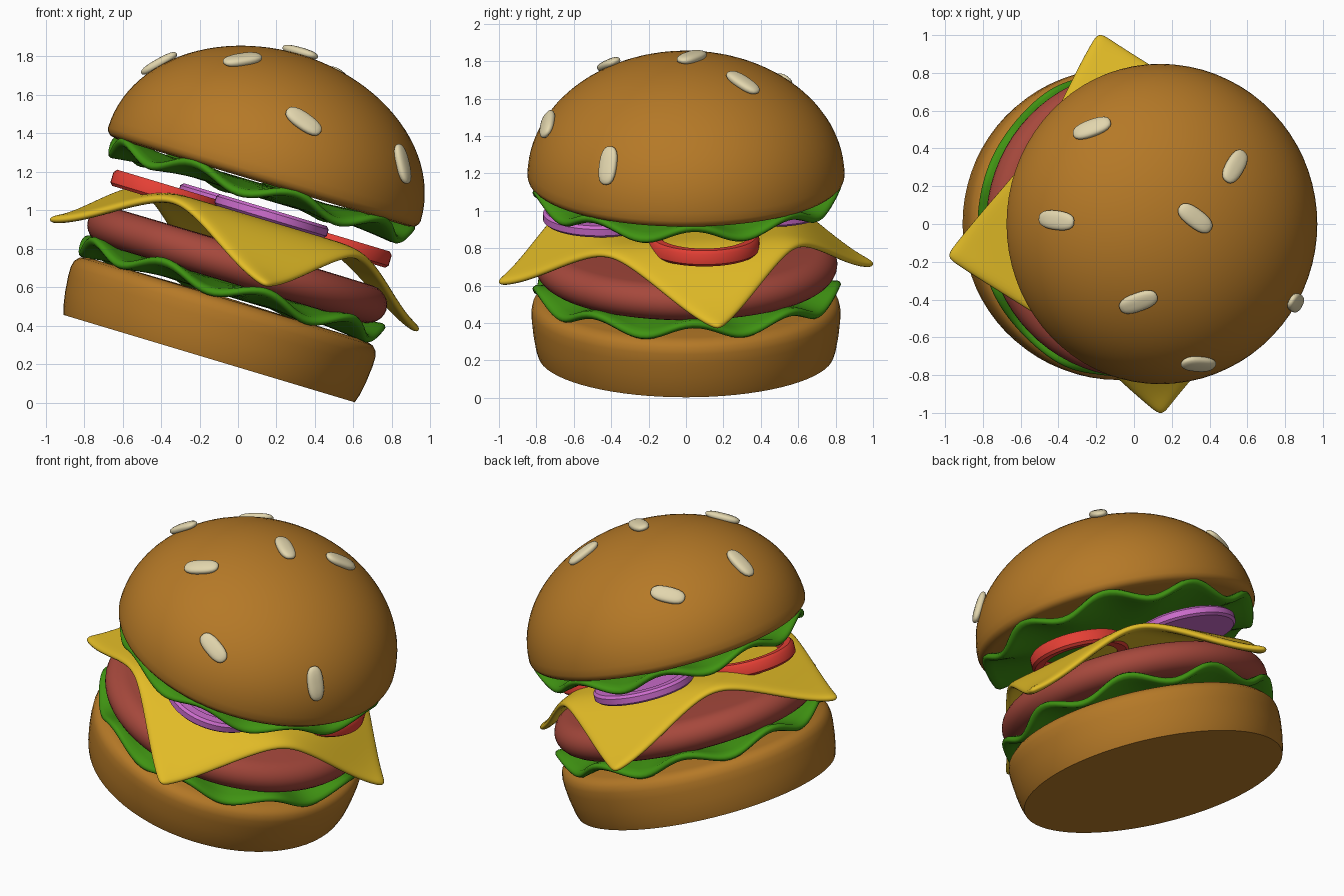
import bpy, bmesh, math
from mathutils import Matrix, Vector

if "Cube" in bpy.data.objects:
    bpy.data.objects.remove(bpy.data.objects["Cube"])

TILT = Matrix.Translation((-0.15, 0, 0.23)) @ Matrix.Rotation(math.radians(16.7), 4, 'Y')


def material(name, rgb):
    m = bpy.data.materials.new(name)
    m.diffuse_color = (*rgb, 1)
    m.use_nodes = True
    m.node_tree.nodes["Principled BSDF"].inputs["Base Color"].default_value = m.diffuse_color
    return m


BUN = material("bun brown", (0.46, 0.19, 0.02))
CHEESE = material("cheese yellow", (0.76, 0.50, 0.02))
PATTY = material("patty red brown", (0.38, 0.065, 0.045))
LETTUCE = material("lettuce green", (0.05, 0.29, 0.006))
TOMATO = material("tomato red", (0.78, 0.05, 0.035))
ONION = material("onion purple", (0.60, 0.15, 0.60))
SEED = material("sesame cream", (0.76, 0.67, 0.42))


def finish(name, bm, mat, matrix=TILT, angle=40):
    bmesh.ops.recalc_face_normals(bm, faces=bm.faces)
    me = bpy.data.meshes.new(name)
    bm.to_mesh(me)
    bm.free()
    me.transform(matrix)
    me.materials.append(mat)
    me.shade_smooth()
    me.set_sharp_from_angle(angle=math.radians(angle))
    ob = bpy.data.objects.new(name, me)
    bpy.context.collection.objects.link(ob)
    return ob


def lathe(name, profile, mat, steps=72, centre=(0, 0), shape=None, closed=False, angle=40):
    """Turn (radius, height) points round the axis; shape() may move points."""
    bm = bmesh.new()
    rings = []
    for r, z in profile:
        ring = []
        for i in range(1 if r == 0 else steps):
            a = math.tau * i / steps
            rr, zz = shape(r, z, a) if shape else (r, z)
            ring.append(bm.verts.new((centre[0] + rr * math.cos(a), centre[1] + rr * math.sin(a), zz)))
        rings.append(ring)
    pairs = list(zip(rings, rings[1:]))
    if closed:
        pairs.append((rings[-1], rings[0]))
    for p, q in pairs:
        for i in range(steps):
            j = (i + 1) % steps
            face = [p[i % len(p)], p[j % len(p)], q[j % len(q)], q[i % len(q)]]
            bm.faces.new(list(dict.fromkeys(face)))
    return finish(name, bm, mat, angle=angle)


def arc(cr, cz, rr, rz, a0, a1, n):
    return [(cr + rr * math.cos(math.radians(a0 + (a1 - a0) * i / n)),
             cz + rz * math.sin(math.radians(a0 + (a1 - a0) * i / n))) for i in range(n + 1)]


# Buns
lathe("bottom_bun", [(0, 0), (0.79, 0), (0.803, 0.04), (0.817, 0.12), (0.825, 0.20), (0.826, 0.25),
                     (0.818, 0.285), (0.795, 0.31), (0.75, 0.322), (0, 0.33)], BUN)
R, H, C = 0.848, 0.65, 1.0
dome = arc(0, C, R, H, 0, 90, 24)[:-1] + [(0, C + H)]
lathe("top_bun", [(0, 0.955), (0.79, 0.955), (0.825, 0.963), (0.842, 0.98)] + dome, BUN)

# Patty
lathe("patty", [(0, 0.41)] + arc(0.70, 0.508, 0.11, 0.1, -90, 90, 12) + [(0, 0.612)], PATTY)


# Wavy lettuce leaves
def ruffle(r, z, a):
    k = max(0, (r - 0.45) / 0.37) ** 1.5
    w = -math.cos(9 * (a + math.radians(17)))
    return r + 0.012 * k * w, z + 0.042 * k * w


def lettuce(name, mid):
    rad = [0.2, 0.45, 0.55, 0.63, 0.7, 0.76, 0.80]
    half = lambda r: 0.038 - 0.016 * (r / 0.8) ** 2
    low = [(0, mid - 0.038)] + [(r, mid - half(r)) for r in rad]
    rim = [(0.815, mid - 0.012), (0.82, mid), (0.815, mid + 0.012)]
    top = [(r, mid + half(r)) for r in reversed(rad)] + [(0, mid + 0.038)]
    lathe(name, low + rim + top, LETTUCE, steps=144, shape=ruffle, angle=70)


lettuce("bottom_lettuce", 0.375)
lettuce("top_lettuce", 0.912)

# Cheese slice: a square whose corners droop
bm = bmesh.new()
bmesh.ops.create_grid(bm, x_segments=18, y_segments=18, size=0.733)
turn = Matrix.Rotation(math.radians(9.7), 3, 'Z')


def droop(t):
    t = min(1, max(0, (abs(t) - 0.45) / 0.63))
    return 0.31 * t * t * (3 - 2 * t)


for v in bm.verts:
    p = Matrix.Rotation(math.radians(45), 3, 'Z') @ v.co
    v.co = turn @ Vector((p.x, p.y, 0.752 - droop(p.x) - droop(p.y)))
cheese = finish("cheese", bm, CHEESE, angle=180)
mod = cheese.modifiers.new("thickness", 'SOLIDIFY')
mod.thickness, mod.offset = 0.045, 0
mod = cheese.modifiers.new("soft", 'SUBSURF')
mod.levels = mod.render_levels = 2

# Tomato rings and onion slices, in opposite pairs
for i, side in enumerate(("right", "back", "left", "front")):
    a = math.radians(12 + 90 * i)
    c = (0.47 * math.cos(a), 0.47 * math.sin(a))
    if i % 2 == 0:
        lathe("tomato_" + side, [(0.225, 0.72), (0.28, 0.715), (0.295, 0.73), (0.295, 0.785),
                                 (0.28, 0.803), (0.24, 0.803), (0.225, 0.79)], TOMATO, 48, c, closed=True)
    else:
        lathe("onion_" + side, [(0, 0.772), (0.29, 0.772), (0.305, 0.785), (0.305, 0.82), (0.29, 0.835),
                                (0.235, 0.835), (0.22, 0.82), (0, 0.815)], ONION, 48, c)

# Sesame seeds: position on the dome and direction seen from above
seeds = [((-0.24, 0.53, 1.71), (0.94, 0.34)), ((0.54, 0.31, 1.69), (0.5, 0.87)),
         ((-0.42, 0.02, 1.77), (0.99, -0.13)), ((0.32, 0.03, 1.81), (0.8, -0.6)),
         ((0.02, -0.42, 1.79), (0.94, 0.34)), ((0.34, -0.74, 1.46), (1, -0.1)),
         ((0.86, -0.42, 1.24), (-0.26, 0.15))]
for i, (p, d) in enumerate(seeds):
    q = TILT.inverted() @ Vector(p) - Vector((0, 0, C))
    q /= math.sqrt((q.x ** 2 + q.y ** 2) / R ** 2 + q.z ** 2 / H ** 2)
    n = (TILT.to_3x3() @ Vector((q.x / R ** 2, q.y / R ** 2, q.z / H ** 2))).normalized()
    t = Vector((d[0], d[1], -(d[0] * n.x + d[1] * n.y) / n.z)).normalized()
    pos = TILT @ (q + Vector((0, 0, C))) + n * 0.012
    frame = Matrix((t, n.cross(t), n)).transposed().to_4x4()
    bm = bmesh.new()
    bmesh.ops.create_uvsphere(bm, u_segments=24, v_segments=12, radius=1)
    for v in bm.verts:  # squarer ends than an ellipsoid
        s = sum(abs(k) ** 2.6 for k in v.co) ** (-1 / 2.6)
        v.co = (v.co.x * s * 0.106, v.co.y * s * 0.051, v.co.z * s * 0.025)
    finish(f"sesame_seed_{i + 1}", bm, SEED, Matrix.Translation(pos) @ frame, 180)
